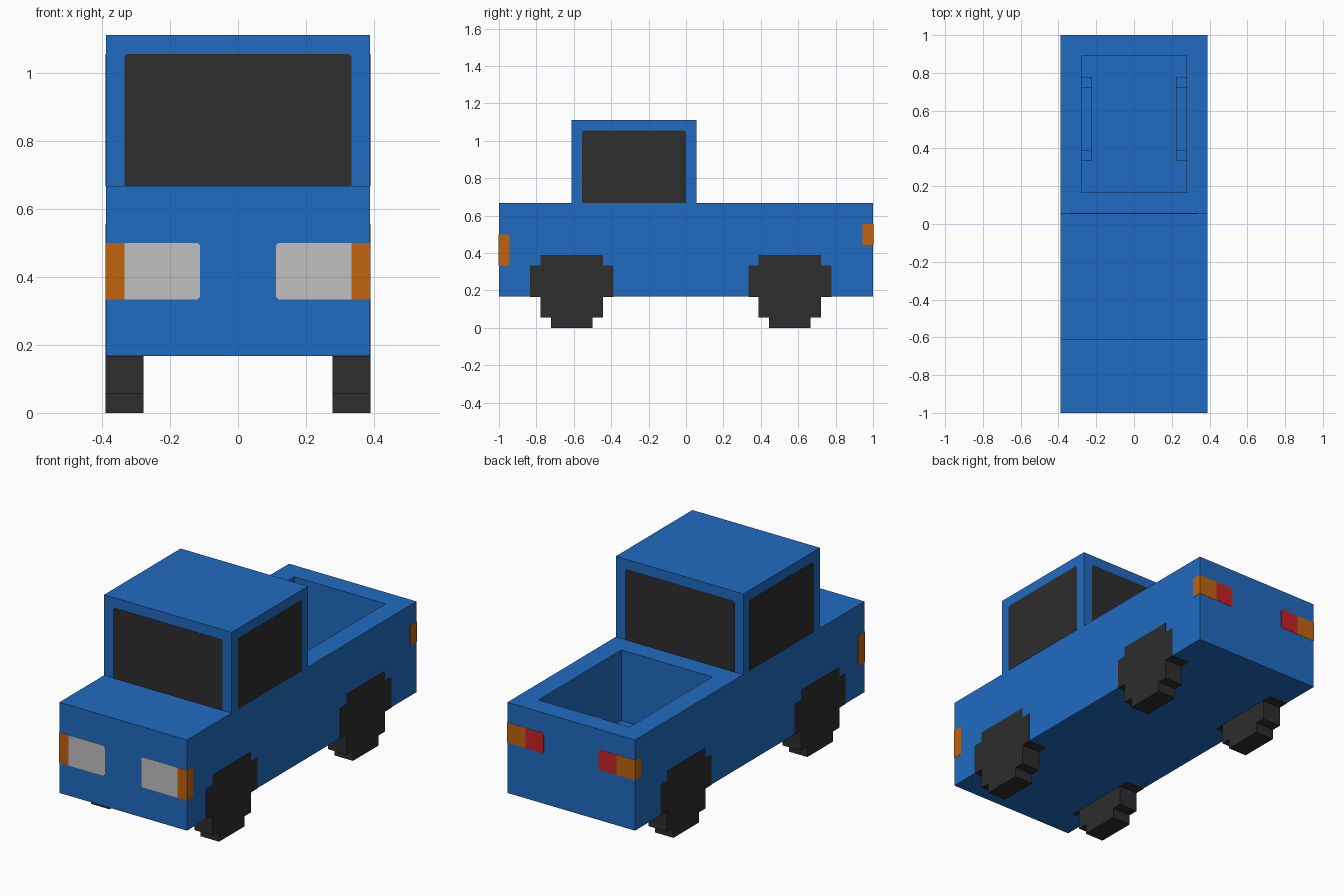
import bpy
import bmesh

cube = bpy.data.objects.get("Cube")
if cube:
    bpy.data.objects.remove(cube, do_unlink=True)

U = 1 / 18      # block unit
E = 0.0015 / U  # how far painted plates stand out, in units


def material(name, rgb):
    m = bpy.data.materials.new(name)
    m.use_nodes = True
    m.diffuse_color = (*rgb, 1)
    m.node_tree.nodes["Principled BSDF"].inputs["Base Color"].default_value = (*rgb, 1)
    return m


BLUE = material("blue_paint", (0.015, 0.147, 0.533))
DARK = material("dark_rubber_and_glass", (0.026, 0.026, 0.026))
GREY = material("lamp_grey", (0.527, 0.527, 0.527))
ORANGE = material("indicator_orange", (0.527, 0.127, 0.0044))
RED = material("tail_red", (0.565, 0.015, 0.019))


def prism(name, mat, axis, profile, lo, hi):
    """Extrude a 2D profile along an axis (0 = x, 1 = y, 2 = z); sizes in units."""
    bm = bmesh.new()
    verts = []
    for a, b in profile:
        co = [a, b]
        co.insert(axis, lo)
        verts.append(bm.verts.new([c * U for c in co]))
    face = bm.faces.new(verts)
    ext = bmesh.ops.extrude_face_region(bm, geom=[face])["geom"]
    step = [0, 0, 0]
    step[axis] = (hi - lo) * U
    bmesh.ops.translate(bm, vec=step, verts=[v for v in ext if isinstance(v, bmesh.types.BMVert)])
    bmesh.ops.recalc_face_normals(bm, faces=bm.faces)
    mesh = bpy.data.meshes.new(name)
    bm.to_mesh(mesh)
    bm.free()
    mesh.materials.append(mat)
    obj = bpy.data.objects.new(name, mesh)
    bpy.context.collection.objects.link(obj)
    return obj


def rect(a0, a1, b0, b1):
    return [(a0, b0), (a1, b0), (a1, b1), (a0, b1)]


def box(name, mat, x, y, z):
    return prism(name, mat, 2, rect(*x, *y), *z)


def window(a0, a1, b0, b1, c=0.15):
    """Pane outline with clipped upper corners."""
    return [(a0, b0), (a1, b0), (a1, b1 - c), (a1 - c, b1), (a0 + c, b1), (a0, b1 - c)]


def span(s, a, b):
    """Mirror a range to side s, lowest value first."""
    return sorted((s * a, s * b))


# Body with the open load bed cut out
body = box("body", BLUE, (-7, 7), (-18, 18), (3, 12))
cutter = box("bed_cutter", BLUE, (-5, 5), (3, 16), (5, 14))
cutter.hide_render = True
mod = body.modifiers.new("bed", "BOOLEAN")
mod.operation = "DIFFERENCE"
mod.solver = "EXACT"
mod.object = cutter
bpy.context.view_layer.objects.active = body
bpy.ops.object.modifier_apply(modifier=mod.name)
bpy.data.objects.remove(cutter, do_unlink=True)

# Cab and its windows
box("cab", BLUE, (-7, 7), (-11, 1), (11.9, 20))
pane = window(-6, 6, 12, 19)
prism("windscreen", DARK, 1, pane, -11 - E, -10.95)
prism("rear_window", DARK, 1, pane, 0.95, 1 + E)

# Stepped wheel outline, one half: (half width, height)
half = [(2, 0), (2, 1), (3, 1), (3, 3 - E), (4, 3 - E), (4, 6), (3, 6), (3, 7)]
arch_half = [(4, 4.5), (4, 6), (3, 6), (3, 7)]


def stepped(half_profile, cy):
    return [(cy + w, z) for w, z in half_profile] + [(cy - w, z) for w, z in reversed(half_profile)]


for s, side in ((1, "left"), (-1, "right")):
    prism(side + "_side_window", DARK, 0, window(-10, 0, 12, 19), *span(s, 6.95, 7 + E))

    # Wheels, and the arches over the rear ones inside the bed
    prism(side + "_front_wheel", DARK, 0, stepped(half, -11), *span(s, 5, 7 + E))
    prism(side + "_rear_wheel", DARK, 0, stepped(half, 10), *span(s, 5, 7 + E))
    prism(side + "_bed_arch", BLUE, 0, stepped(arch_half, 10), *span(s, 4, 5.5))

    # Headlamp with clipped inner corners, and corner indicator
    c = 0.15
    lens = [(6, 6), (6, 9), (2 + c, 9), (2, 9 - c), (2, 6 + c), (2 + c, 6)]
    prism(side + "_headlamp", GREY, 1, [(s * x, z) for x, z in lens], -18 - E, -17.95)
    box(side + "_front_indicator", ORANGE, span(s, 6, 7 + E), (-18 - E, -17), (6, 9))

    # Tail lamp: red inside, orange round the corner
    lens = [(5, 8), (5, 10), (3 + c, 10), (3, 10 - c), (3, 8 + c), (3 + c, 8)]
    prism(side + "_tail_lamp", RED, 1, [(s * x, z) for x, z in lens], 17.95, 18 + E)
    box(side + "_rear_indicator", ORANGE, span(s, 5, 7 + E), (17, 18 + E), (8, 10))
